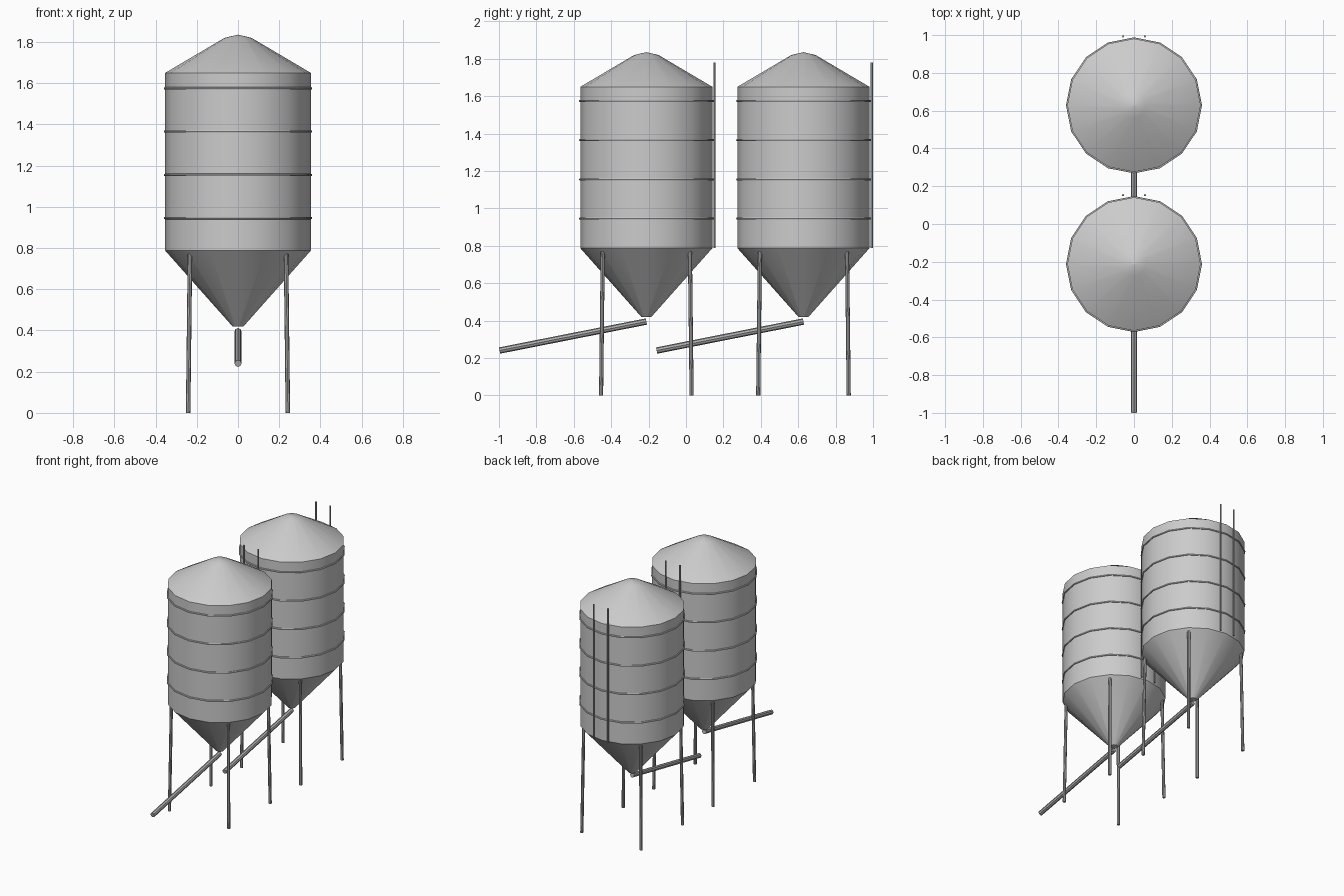
import bpy
import bmesh
from math import cos, sin, pi
from mathutils import Vector

cube = bpy.data.objects.get("Cube")
if cube:
    bpy.data.objects.remove(cube)

SIDES = 16
RADIUS = 0.353


def material(name, colour):
    m = bpy.data.materials.new(name)
    m.use_nodes = True
    m.diffuse_color = (*colour, 1)
    bsdf = next(n for n in m.node_tree.nodes if n.type == "BSDF_PRINCIPLED")
    bsdf.inputs["Base Color"].default_value = (*colour, 1)
    return m


SHEET = material("galvanised sheet", (0.60, 0.60, 0.60))
STEEL = material("steel tube", (0.42, 0.42, 0.42))


def finish(name, bm, mat):
    bmesh.ops.recalc_face_normals(bm, faces=bm.faces)
    mesh = bpy.data.meshes.new(name)
    bm.to_mesh(mesh)
    bm.free()
    mesh.materials.append(mat)
    obj = bpy.data.objects.new(name, mesh)
    bpy.context.collection.objects.link(obj)
    bpy.ops.object.select_all(action="DESELECT")
    obj.select_set(True)
    bpy.context.view_layer.objects.active = obj
    bpy.ops.object.shade_smooth_by_angle(angle=pi / 6)
    return obj


def lathe(name, profile, y, mat, closed=False):
    """Revolve (radius, height) points around a vertical axis at y."""
    bm = bmesh.new()
    rings = []
    for r, z in profile:
        rings.append([bm.verts.new((r * cos(2 * pi * i / SIDES),
                                    y + r * sin(2 * pi * i / SIDES), z))
                      for i in range(SIDES)])
    pairs = list(zip(rings, rings[1:]))
    if closed:
        pairs.append((rings[-1], rings[0]))
    for a, b in pairs:
        for i in range(SIDES):
            j = (i + 1) % SIDES
            bm.faces.new((a[i], a[j], b[j], b[i]))
    if not closed:
        bm.faces.new(rings[0])
        bm.faces.new(rings[-1])
    bmesh.ops.remove_doubles(bm, verts=bm.verts, dist=0.0001)
    return finish(name, bm, mat)


def tube(name, start, end, radius, mat, sides=8):
    """Straight capped tube between two points."""
    a, b = Vector(start), Vector(end)
    bm = bmesh.new()
    bmesh.ops.create_cone(bm, cap_ends=True, segments=sides,
                          radius1=radius, radius2=radius, depth=(b - a).length)
    turn = Vector((0, 0, 1)).rotation_difference(b - a).to_matrix()
    bmesh.ops.rotate(bm, verts=bm.verts, matrix=turn)
    bmesh.ops.translate(bm, verts=bm.verts, vec=(a + b) / 2)
    return finish(name, bm, mat)


def silo(label, y):
    # hopper, wall and roof in one shell
    lathe(label + "_bin", [(0.027, 0.42), (RADIUS, 0.787), (RADIUS, 1.65),
                           (0.065, 1.82), (0.001, 1.835)], y, SHEET)

    # raised hoops around the wall
    for k in range(4):
        z = 0.945 + 0.21 * k
        lathe(f"{label}_hoop_{k + 1}",
              [(RADIUS - 0.004, z - 0.006), (RADIUS + 0.005, z - 0.005),
               (RADIUS + 0.007, z), (RADIUS + 0.005, z + 0.005),
               (RADIUS - 0.004, z + 0.006)], y, SHEET, closed=True)

    # slightly splayed legs and the ladder rails
    for sx, side in ((-1, "right"), (1, "left")):
        for sy, end in ((-1, "front"), (1, "back")):
            tube(f"{label}_{end}_{side}_leg",
                 (sx * 0.242, y + sy * 0.242, 0),
                 (sx * 0.233, y + sy * 0.233, 0.77), 0.011, STEEL)
        tube(f"{label}_{side}_ladder_rail",
             (sx * 0.058, y + 0.365, 0.787),
             (sx * 0.058, y + 0.365, 1.78), 0.006, STEEL, 6)

    # discharge auger under the hopper
    tube(label + "_auger", (0, y, 0.395), (0, y - 0.785, 0.24), 0.017, STEEL)


silo("front_silo", -0.212)
silo("back_silo", 0.628)
